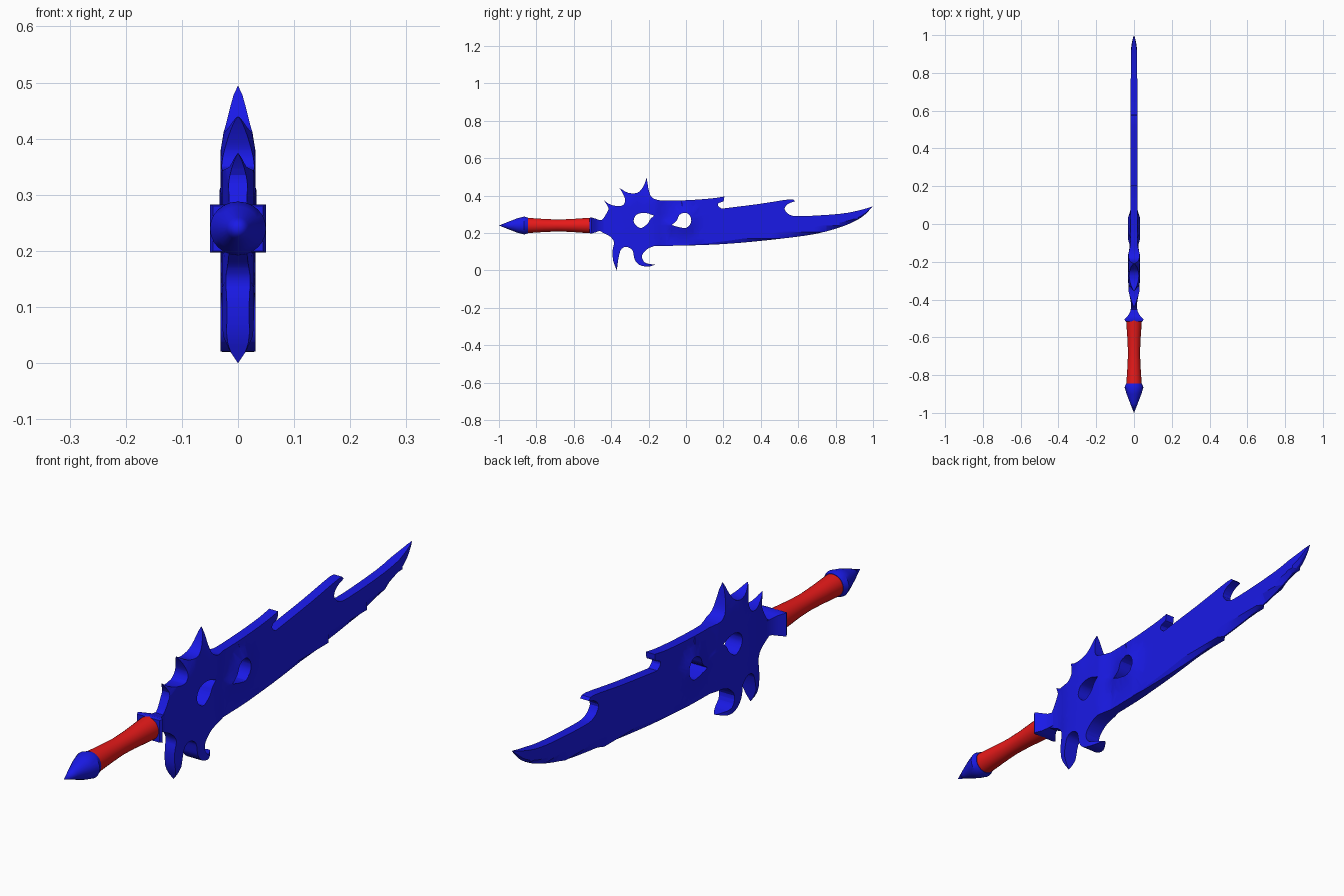
import bpy, bmesh, math
from mathutils import Vector

if "Cube" in bpy.data.objects:
    bpy.data.objects.remove(bpy.data.objects["Cube"])


def material(name, col):
    m = bpy.data.materials.new(name)
    m.diffuse_color = col
    m.use_nodes = True
    m.node_tree.nodes["Principled BSDF"].inputs["Base Color"].default_value = m.diffuse_color
    return m


BLUE = material("blue_metal", (0.01, 0.01, 0.8, 1))
RED = material("red_grip", (0.8, 0.01, 0.01, 1))
AXIS_Z = 0.24


def finish(bm, name, mat, angle):
    bmesh.ops.recalc_face_normals(bm, faces=bm.faces[:])
    me = bpy.data.meshes.new(name)
    bm.to_mesh(me)
    bm.free()
    ob = bpy.data.objects.new(name, me)
    bpy.context.collection.objects.link(ob)
    me.materials.append(mat)
    bpy.ops.object.select_all(action='DESELECT')
    ob.select_set(True)
    bpy.context.view_layer.objects.active = ob
    bpy.ops.object.shade_smooth_by_angle(angle=math.radians(angle))


def loft(name, rings, sides, mat, turn=0.0):
    """Rings of (y, half width x, half height z) joined along y."""
    bm = bmesh.new()
    loops = []
    for y, rx, rz in rings:
        loops.append([bm.verts.new((rx * math.cos(turn + math.tau * i / sides), y,
                                    AXIS_Z + rz * math.sin(turn + math.tau * i / sides)))
                      for i in range(sides)])
    for a, b in zip(loops, loops[1:]):
        for i in range(sides):
            j = (i + 1) % sides
            bm.faces.new((a[i], a[j], b[j], b[i]))
    bm.faces.new(loops[0])
    bm.faces.new(loops[-1])
    bmesh.ops.remove_doubles(bm, verts=bm.verts[:], dist=1e-5)
    finish(bm, name, mat, 35)


def smooth(span, n=3):
    """Catmull-Rom curve through the points of one span, last point left out."""
    p = [Vector(q) for q in span]
    p = [2 * p[0] - p[1]] + p + [2 * p[-1] - p[-2]]
    out = []
    for a, b, c, d in zip(p, p[1:], p[2:], p[3:]):
        for k in range(n):
            t = k / n
            out.append(0.5 * (2 * b + (c - a) * t + (2 * a - 5 * b + 4 * c - d) * t * t
                              + (3 * b - a - 3 * c + d) * t ** 3))
    return out


def lerp_table(table, x):
    if x <= table[0][0]:
        return table[0][1]
    for (x0, v0), (x1, v1) in zip(table, table[1:]):
        if x <= x1:
            return v0 + (v1 - v0) * (x - x0) / (x1 - x0)
    return table[-1][1]


# Blade outline in (y, z), one span from each sharp tip to the next
upper = [
    [(-.48, .265), (-.45, .27), (-.425, .305), (-.415, .335), (-.44, .375)],
    [(-.44, .375), (-.40, .35), (-.345, .345), (-.325, .37), (-.335, .405), (-.355, .44)],
    [(-.355, .44), (-.31, .415), (-.26, .415), (-.23, .445), (-.21, .495)],
    [(-.21, .495), (-.197, .42), (-.175, .385), (-.115, .373), (.02, .376), (.14, .385), (.205, .395)],
    [(.205, .395), (.20, .37), (.175, .36), (.172, .345), (.19, .33)],
    [(.19, .33), (.39, .355), (.555, .38), (.583, .37)],
    [(.583, .37), (.545, .355), (.527, .328), (.555, .297), (.62, .29), (.82, .302), (.93, .322), (1, .343)],
]
edge_span = [(1, .343), (.94, .285), (.85, .24), (.715, .2), (.555, .175), (.285, .147), (.07, .135), (-.17, .13)]
lower = [
    [(-.17, .13), (-.205, .115), (-.235, .08), (-.22, .042), (-.165, .03)],
    [(-.165, .03), (-.205, .02), (-.25, .03), (-.275, .06), (-.285, .105), (-.315, .125),
     (-.345, .115), (-.36, .07), (-.37, 0)],
    [(-.37, 0), (-.39, .055), (-.392, .11), (-.385, .15), (-.405, .18), (-.45, .205), (-.48, .22)],
]
holes = [
    [(-.17, .292), (-.22, .308), (-.265, .297), (-.28, .265), (-.265, .238), (-.238, .227),
     (-.205, .25), (-.19, .275), (-.17, .292)],
    [(-.077, .243), (-.05, .265), (-.035, .297), (0, .308), (.024, .286), (.026, .254),
     (0, .227), (-.045, .233), (-.077, .243)],
]
tips = [(-.44, .375, .06), (-.355, .44, .09), (-.21, .495, .13), (1, .343, .1),
        (-.165, .03, .05), (-.37, 0, .05)]
thickness = [(-.48, .013), (-.4, .018), (-.36, .028), (-.3, .031), (-.16, .031), (-.11, .018), (1, .017)]
hole_rim = [Vector(p) for p in smooth(holes[1])]
cut_edge = smooth(edge_span, 4)
cut_table = sorted((p.x, p.y) for p in cut_edge)


def half_thickness(y, z):
    t = lerp_table(thickness, y)
    p = Vector((y, z))
    near = min((p - q).length for q in hole_rim)
    t += (.033 - min(t, .033)) * max(0, 1 - near / .05)       # swelling around the front eye
    if y > 0 and abs(z - lerp_table(cut_table, y)) < 1e-4:    # sharpened lower edge
        t *= 1 - .85 * min(1, y / .4)
    for ty, tz, r in tips:
        t *= min(1, (p - Vector((ty, tz))).length / r) ** .7
    return t


# Blade: flat sheet with eyes, cut into strips, then given thickness
bm = bmesh.new()


def vert(p):
    return bm.verts.new((0, p.x, p.y))


def ring_edges(vs):
    return [bm.edges.new((a, b)) for a, b in zip(vs, vs[1:] + vs[:1])]


top = [vert(p) for s in upper for p in smooth(s)]
edge = [vert(p) for p in cut_edge]
ridge = []
for v in edge:
    y = v.co.y
    h = .035 * min(1, max(0, y / .5)) * min(1, (1 - y) / .25)
    ridge.append(vert(Vector((y, v.co.z + h))) if h > 1e-4 else v)
bottom = [vert(p) for s in lower for p in smooth(s)] + [vert(Vector((-.48, .22)))]
loops = ring_edges(top + ridge + bottom)
for h in holes:
    loops += ring_edges([vert(p) for p in smooth(h)])
bmesh.ops.triangle_fill(bm, edges=loops, use_beauty=True, normal=(1, 0, 0))
for i in range(len(edge) - 1):
    quad = list(dict.fromkeys((ridge[i], ridge[i + 1], edge[i + 1], edge[i])))
    if len(quad) > 2:
        bm.faces.new(quad)
cuts = [((0, -.44 + .03 * i, 0), (0, 1, 0)) for i in range(20)]
cuts += [((0, y, 0), (0, 1, 0)) for y in (.3, .45, .6, .75, .9)]
cuts += [((0, 0, .03 + .035 * i), (0, 0, 1)) for i in range(13)]
for co, no in cuts:
    bmesh.ops.bisect_plane(bm, geom=bm.verts[:] + bm.edges[:] + bm.faces[:], dist=1e-5,
                           plane_co=co, plane_no=no)
back = bm.verts[:]
res = bmesh.ops.extrude_face_region(bm, geom=bm.faces[:], use_keep_orig=True)
front = [g for g in res["geom"] if isinstance(g, bmesh.types.BMVert)]
for group, sign in ((back, -1), (front, 1)):
    for v in group:
        v.co.x = sign * half_thickness(v.co.y, v.co.z)
bmesh.ops.remove_doubles(bm, verts=bm.verts[:], dist=1e-5)
finish(bm, "blade", BLUE, 25)

# Square collar between blade and grip
q = math.sqrt(2)
loft("guard", [(y, x * q, z * q) for y, x, z in
               ((-.515, .045, .04), (-.505, .05, .043), (-.485, .032, .037), (-.465, .02, .03), (-.44, .015, .028))],
     4, BLUE, math.pi / 4)
# Waisted grip
loft("grip", [(-.86, .041, .041), (-.82, .039, .039), (-.76, .035, .035), (-.69, .032, .032),
              (-.62, .034, .034), (-.55, .039, .039), (-.505, .042, .042)], 24, RED)
# Pointed pommel
loft("pommel", [(-1, 0, 0), (-.95, .02, .02), (-.90, .039, .039), (-.865, .05, .048),
                (-.845, .042, .042)], 24, BLUE)
